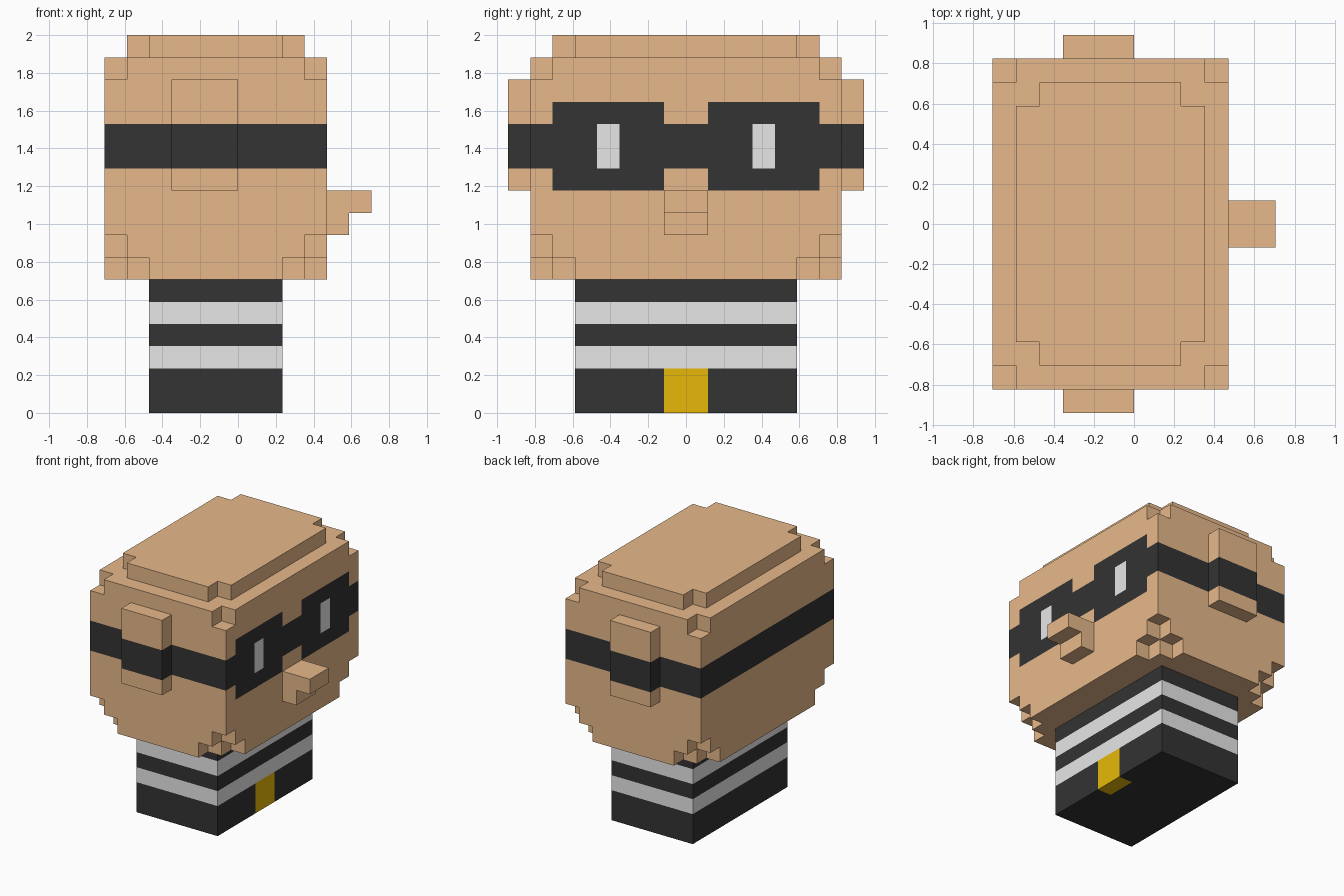
import bpy
import bmesh
from mathutils import Vector

cube = bpy.data.objects.get("Cube")
if cube:
    bpy.data.objects.remove(cube, do_unlink=True)

U = 2 / 17  # size of one block


def make_material(name, rgb):
    mat = bpy.data.materials.new(name)
    mat.use_nodes = True
    color = (*rgb, 1.0)
    mat.diffuse_color = color
    mat.node_tree.nodes["Principled BSDF"].inputs["Base Color"].default_value = color
    return mat


SKIN, BLACK, WHITE, YELLOW = range(4)
MATERIALS = [
    make_material("skin", (1.0, 0.604, 0.319)),
    make_material("black", (0.033, 0.033, 0.033)),
    make_material("white", (1.0, 1.0, 1.0)),
    make_material("yellow", (1.0, 0.604, 0.003)),
]


def block_part(name, xs, ys, zs, color, solid=lambda x, y, z: True):
    """Outer skin of the solid cells between the given cut planes (in blocks).
    color(centre, normal) picks the material of each face."""
    cuts = (xs, ys, zs)

    def filled(cell):
        if any(not 0 <= c < len(k) - 1 for c, k in zip(cell, cuts)):
            return False
        return solid(*((k[c] + k[c + 1]) / 2 for c, k in zip(cell, cuts)))

    bm = bmesh.new()
    verts = {}

    def corner(index):
        if index not in verts:
            verts[index] = bm.verts.new([k[i] * U for i, k in zip(index, cuts)])
        return verts[index]

    cells = [(i, j, k) for i in range(len(xs) - 1)
             for j in range(len(ys) - 1) for k in range(len(zs) - 1)]
    for cell in filter(filled, cells):
        for axis in range(3):
            a, b = (axis + 1) % 3, (axis + 2) % 3
            for side in (0, 1):
                neighbour = list(cell)
                neighbour[axis] += 2 * side - 1
                if filled(neighbour):
                    continue
                loop = []
                for da, db in ((0, 0), (1, 0), (1, 1), (0, 1)):
                    p = list(cell)
                    p[axis] += side
                    p[a] += da
                    p[b] += db
                    loop.append(corner(tuple(p)))
                face = bm.faces.new(loop if side else loop[::-1])
                normal = Vector((0, 0, 0))
                normal[axis] = 2 * side - 1
                face.material_index = color(face.calc_center_median() / U, normal)

    mesh = bpy.data.meshes.new(name)
    bm.to_mesh(mesh)
    bm.free()
    for mat in MATERIALS:
        mesh.materials.append(mat)
    obj = bpy.data.objects.new(name, mesh)
    bpy.context.collection.objects.link(obj)
    return obj


# Head: block with a stepped crown and stepped lower corners
def head_solid(x, y, z):
    dx = 5 - abs(x + 1)  # depth in from the nearest side
    dy = 7 - abs(y)
    if z > 16:
        return dx > 1 and dy > 1 and not (dx < 2 and dy < 2)
    if z > 15:
        return not (dx < 1 and dy < 1)
    steps = int(dx) + int(dy) + int(z - 6)
    return steps > 1


# Band around the head, wider around the eyes on the face
def mask_color(p, n):
    band = 11 < p.z < 13
    if n.x > 0.5 and p.x > 3.9:
        if band and 3 < abs(p.y) < 4:
            return WHITE
        if 10 < p.z < 14 and 1 < abs(p.y) < 6:
            return BLACK
    return BLACK if band and abs(n.z) < 0.5 else SKIN


block_part("head", [-6, -5, -4, 2, 3, 4],
           [-7, -6, -5, -4, -3, -1, 1, 3, 4, 5, 6, 7],
           [6, 7, 8, 10, 11, 13, 14, 15, 16, 17], mask_color, head_solid)

# Ears, crossed by the band
for name, ys in (("right_ear", [-8, -7]), ("left_ear", [7, 8])):
    block_part(name, [-3, 0], ys, [10, 11, 13, 15], mask_color)

# Nose: overhanging step
block_part("nose", [4, 5, 6], [-1, 1], [8, 9, 10],
           lambda p, n: SKIN, lambda x, y, z: x < 5 or z > 9)


# Body: striped shirt with a buckle patch wrapping under the front edge
def body_color(p, n):
    if 2 < p.z < 3 or 4 < p.z < 5:
        return WHITE
    if abs(p.y) < 1 and p.x > 1 and p.z < 2:
        return YELLOW
    return BLACK


block_part("body", [-4, 1, 2], [-5, -1, 1, 5], [0, 2, 3, 4, 5, 6], body_color)
